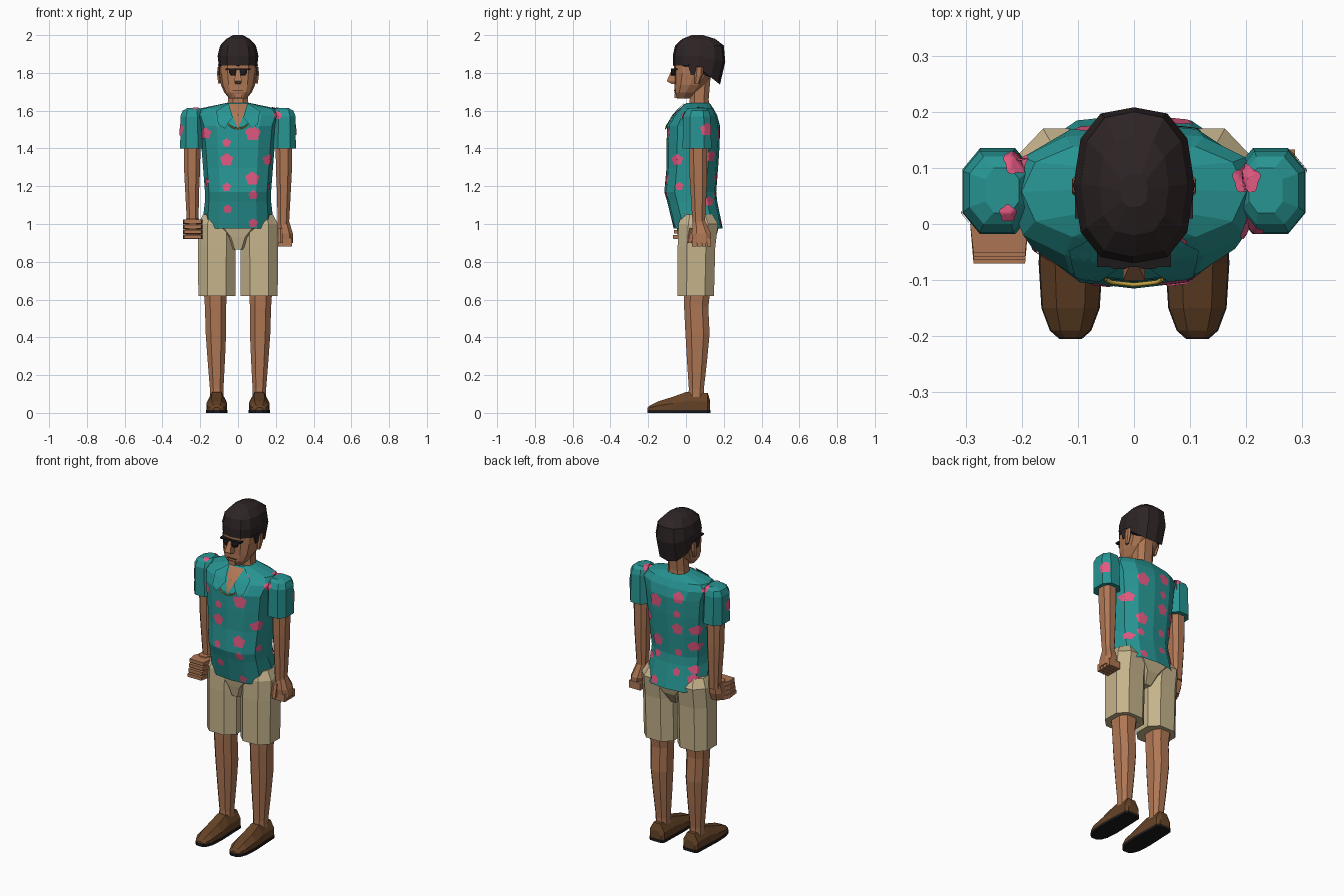
import bpy, bmesh, math
from mathutils import Vector
from mathutils.bvhtree import BVHTree

def mat(name, r, g, b):
    m = bpy.data.materials.new(name)
    m.diffuse_color = (r, g, b, 1)
    return m

SKIN = mat("brown skin", .43, .185, .09)
HAIR = mat("dark hair", .026, .017, .018)
TEAL = mat("teal cloth", .02, .30, .29)
PINK = mat("pink flower", .75, .10, .22)
KHAKI = mat("khaki cloth", .56, .45, .26)
SHOE = mat("brown leather", .133, .056, .02)
BLACK = mat("black", .012, .01, .01)
GOLD = mat("gold", .55, .36, .05)

# Normalised cross-sections, counter-clockwise from the front
BODY = [(0, -1), (.55, -.92), (.88, -.6), (1, 0), (.88, .6), (.55, .92),
        (0, 1), (-.55, .92), (-.88, .6), (-1, 0), (-.88, -.6), (-.55, -.92)]
OCT = [(.5, -1), (1, -.5), (1, .5), (.5, 1), (-.5, 1), (-1, .5), (-1, -.5), (-.5, -1)]
HEX = [(0, -1), (.9, -.55), (.9, .55), (0, 1), (-.9, .55), (-.9, -.55)]
SQUARE = [(1, -1), (1, 1), (-1, 1), (-1, -1)]
UPPER = [(1, -1), (1, 0), (.5, 1), (-.5, 1), (-1, 0), (-1, -1)]

def finish(name, bm, m):
    bmesh.ops.recalc_face_normals(bm, faces=bm.faces)
    me = bpy.data.meshes.new(name)
    bm.to_mesh(me)
    bm.free()
    me.materials.append(m)
    ob = bpy.data.objects.new(name, me)
    bpy.context.collection.objects.link(ob)
    return ob

def loft(name, m, prof, rings, axis="z", caps=(True, True), mirror=1):
    """rings: (position, half width, low, high, centre x, back drop)"""
    bm = bmesh.new()
    loops = []
    for r in rings:
        pos, hw, lo, hi, cx, drop = (tuple(r) + (0, 0))[:6]
        loop = []
        for px, py in prof:
            x, t = mirror * (cx + px * hw), (lo + hi) / 2 + py * (hi - lo) / 2
            z = pos - drop * max(0, py)
            loop.append(bm.verts.new((x, t, z) if axis == "z" else (x, pos, t)))
        loops.append(loop)
    n = len(prof)
    for a, b in zip(loops, loops[1:]):
        for i in range(n):
            j = (i + 1) % n
            bm.faces.new((a[i], a[j], b[j], b[i]))
    if caps[0]:
        bm.faces.new(loops[0][::-1])
    if caps[1]:
        bm.faces.new(loops[-1])
    return finish(name, bm, m)

def box(name, m, x0, x1, y0, y1, z0, z1):
    c, h = (x0 + x1) / 2, (x1 - x0) / 2
    return loft(name, m, SQUARE, [(z0, h, y0, y1, c), (z1, h, y0, y1, c)])

# Shirt body, with raised side slits at the hem
shirt = loft("shirt", TEAL, BODY, [
    (.975, .185, -.065, .195), (1.12, .175, -.10, .165), (1.17, .175, -.115, .16),
    (1.30, .185, -.103, .17), (1.42, .195, -.103, .178), (1.52, .205, -.10, .18),
    (1.575, .225, -.065, .165), (1.612, .20, -.03, .145), (1.64, .065, .0, .125)],
    caps=(False, True))
for i in (3, 9):
    shirt.data.vertices[i].co.z += .06
sleeves = [loft("sleeve", TEAL, OCT, [
    (1.40, .063, -.018, .135, .243), (1.57, .06, -.015, .13, .245),
    (1.60, .05, .0, .12, .243), (1.615, .03, .02, .10, .235)], mirror=s) for s in (-1, 1)]

# Shirt, shorts, legs and shoes for each side
loft("shorts_seat", KHAKI, OCT, [(.865, .035, -.03, .12), (.93, .075, -.042, .16),
     (.99, .17, -.05, .175), (1.06, .165, -.06, .15)])
for s in (-1, 1):
    loft("shorts_leg", KHAKI, OCT, [(.62, .098, -.045, .148, .112), (.88, .10, -.044, .155, .112),
         (1.0, .10, -.04, .17, .112), (1.05, .08, -.02, .14, .105)], mirror=s)
    loft("leg", SKIN, OCT, [(.05, .036, .012, .095, .113), (.13, .036, .015, .095, .113),
         (.28, .046, .005, .112, .115), (.42, .054, -.003, .125, .117),
         (.56, .056, -.01, .118, .119), (.66, .062, -.012, .13, .12)], mirror=s)
    loft("shoe", SHOE, UPPER, [(.128, .035, .015, .065, .112), (.115, .048, .015, .105, .112),
         (.0, .05, .015, .11, .112), (-.07, .055, .015, .085, .113),
         (-.15, .05, .015, .06, .113), (-.19, .035, .015, .04, .113),
         (-.203, .018, .015, .028, .113)], axis="y", mirror=s)
    loft("sole", BLACK, SQUARE, [(.13, .037, 0, .016, .112), (.115, .05, 0, .016, .112),
         (-.07, .057, 0, .016, .113), (-.15, .052, 0, .016, .113), (-.19, .037, 0, .016, .113),
         (-.205, .02, 0, .016, .113)], axis="y", mirror=s)
    loft("arm", SKIN, OCT, [(1.0, .03, .035, .10, .24), (1.2, .038, .022, .11, .243),
         (1.28, .042, .018, .112, .243), (1.45, .045, .015, .112, .243)], mirror=s)

# Hand hanging down with curled fingers
loft("hanging_hand", SKIN, OCT, [(.90, .03, .035, .13, .262), (.95, .038, .03, .132, .252),
     (1.02, .029, .038, .10, .24)])
for i in range(4):
    y = .033 + i * .026
    box("curled_finger", SKIN, .212, .287, y, y + .022, .882, .925)
loft("thumb", SKIN, HEX, [(.90, .014, .005, .035, .225), (.98, .016, .02, .055, .225)])

# Hand held forward with stacked fingers
loft("forward_hand", SKIN, OCT, [(.925, .035, -.03, .075, -.24), (.97, .042, -.03, .09, -.24),
     (1.03, .034, .0, .095, -.24)])
for i in range(4):
    z = .92 + i * .027
    t = -.07 + .006 * i
    loft("stacked_finger", SKIN, SQUARE, [(t, .046, z + .002, z + .022, -.24),
         (.0, .052, z, z + .024, -.24), (.04, .035, z, z + .024, -.24)], axis="y")

# Head and neck
loft("neck", SKIN, OCT, [(1.58, .06, .01, .125), (1.66, .053, .02, .12), (1.78, .053, .02, .13)])
loft("head", SKIN, BODY, [(1.665, .045, -.047, .02), (1.695, .072, -.06, .06),
     (1.735, .09, -.06, .10), (1.80, .10, -.062, .15), (1.87, .10, -.066, .17),
     (1.94, .08, -.04, .16)])
loft("hair", HAIR, BODY, [(1.838, .102, -.068, .18, 0, .10), (1.89, .108, -.07, .208, 0, .03),
     (1.945, .095, -.058, .2), (1.98, .062, -.02, .155), (2.0, .025, .03, .09)])
loft("nose", SKIN, SQUARE, [(1.742, .014, -.078, -.045), (1.757, .02, -.102, -.045),
     (1.82, .008, -.074, -.045)])
box("mouth", SHOE, -.028, .028, -.0635, -.05, 1.703, 1.709)
box("chin", SKIN, -.022, .022, -.06, -.03, 1.667, 1.69)
for s in (-1, 1):
    loft("ear", SKIN, HEX, [(1.745, .008, .045, .07, .098), (1.79, .012, .045, .09, .10),
         (1.83, .01, .05, .09, .10)], mirror=s)
    loft("sideburn", HAIR, SQUARE, [(1.79, .006, .025, .045, .096), (1.845, .006, .01, .06, .099)], mirror=s)
    loft("lens", BLACK, OCT, [(1.786, .012, -.078, -.055, .026), (1.80, .021, -.08, -.055, .026),
         (1.822, .022, -.08, -.055, .026)], mirror=s)
box("glasses_bar", BLACK, -.066, .066, -.077, -.045, 1.815, 1.824)

# Surface of shirt and sleeves, used to drape the thin details
bm = bmesh.new()
for ob in [shirt] + sleeves:
    bm.from_mesh(ob.data)
TREE = BVHTree.FromBMesh(bm)
bm.free()
VIEWS = {"F": ((0, 1, 0), (1, 0, 0), (0, 0, 1)), "B": ((0, -1, 0), (1, 0, 0), (0, 0, 1)),
         "R": ((-1, 0, 0), (0, 1, 0), (0, 0, 1)), "L": ((1, 0, 0), (0, 1, 0), (0, 0, 1)),
         "T": ((0, 0, -1), (1, 0, 0), (0, 1, 0))}

def drape(view, u, v, off, depth=None):
    d, a, b = (Vector(w) for w in VIEWS[view])
    flat = a * u + b * v
    hit, nor, _, _ = TREE.ray_cast(flat - d * 3, d)
    if depth is not None and (hit is None or abs(hit.dot(d) - depth) > .09):
        hit, nor, _, _ = TREE.find_nearest(flat + d * depth)
    if hit is None:
        return None
    if nor.dot(d) > 0:
        nor = -nor
    return hit + nor * off

def plate(name, m, view, outline, off, rows=5):
    """Thin star-shaped patch draped over the shirt"""
    cu = sum(p[0] for p in outline) / len(outline)
    cv = sum(p[1] for p in outline) / len(outline)
    mid = drape(view, cu, cv, off)
    if mid is None:
        return
    depth = mid.dot(Vector(VIEWS[view][0]))
    bm = bmesh.new()
    centre, n, prev = bm.verts.new(mid), len(outline), None
    for k in range(1, rows + 1):
        t = k / rows
        ring = [bm.verts.new(drape(view, cu + (p[0] - cu) * t, cv + (p[1] - cv) * t, off, depth))
                for p in outline]
        for i in range(n):
            j = (i + 1) % n
            bm.faces.new((prev[i], prev[j], ring[j], ring[i]) if prev else (centre, ring[i], ring[j]))
        prev = ring
    finish(name, bm, m)

def refine(pts, n=5):
    return [(a[0] + (b[0] - a[0]) * i / n, a[1] + (b[1] - a[1]) * i / n)
            for a, b in zip(pts, pts[1:] + pts[:1]) for i in range(n)]

# Open neck, collar flaps and gold chain
plate("open_neck", SKIN, "F", refine([(-.05, 1.632), (.05, 1.632), (.0, 1.50)]), .003)
for s in (-1, 1):
    plate("collar_flap", TEAL, "F", refine([(s * .05, 1.634), (s * .115, 1.592), (s * .105, 1.525),
          (s * .07, 1.505), (s * .028, 1.56)]), .009)
chain = bpy.data.curves.new("chain", "CURVE")
chain.dimensions, chain.bevel_depth, chain.bevel_resolution = "3D", .004, 0
sp = chain.splines.new("POLY")
sp.points.add(10)
for i, p in enumerate(sp.points):
    x = -.05 + i * .01
    p.co = (*drape("F", x, 1.505 + 8 * x * x, .008), 1)
chain.materials.append(GOLD)
bpy.context.collection.objects.link(bpy.data.objects.new("neck_chain", chain))

# Pink flowers on the shirt: (horizontal, vertical, radius) per direction
PANEL = [(-.06, 1.43, .023), (-.06, 1.34, .034), (.075, 1.24, .036), (-.06, 1.195, .023),
         (-.055, 1.08, .023), (.08, 1.155, .024), (.08, 1.005, .024), (.078, 1.48, .04)]
FLOWERS = {
    "F": PANEL + [(-.17, 1.48, .03), (-.075, 1.575, .024), (.075, 1.60, .02), (.21, 1.575, .022)],
    "B": PANEL + [(-.07, 1.53, .035), (.15, 1.36, .03), (-.14, 1.24, .03), (-.14, 1.05, .025)],
    "R": [(-.045, 1.34, .03), (.11, 1.5, .034), (-.035, 1.2, .022), (.12, 1.12, .025)],
    "L": [(.03, 1.5, .035), (.12, 1.34, .03), (-.035, 1.22, .025), (.12, 1.1, .025)],
    "T": [(-.21, .11, .023), (.2, .08, .026), (-.225, .02, .015)]}
for view, spots in FLOWERS.items():
    for u, v, r in spots:
        angles = [math.tau * i / 30 for i in range(30)]
        plate("flower", PINK, view, [(u + r * (.93 + .1 * math.cos(5 * a)) * math.sin(a),
              v + r * (.93 + .1 * math.cos(5 * a)) * math.cos(a)) for a in angles], .003)
